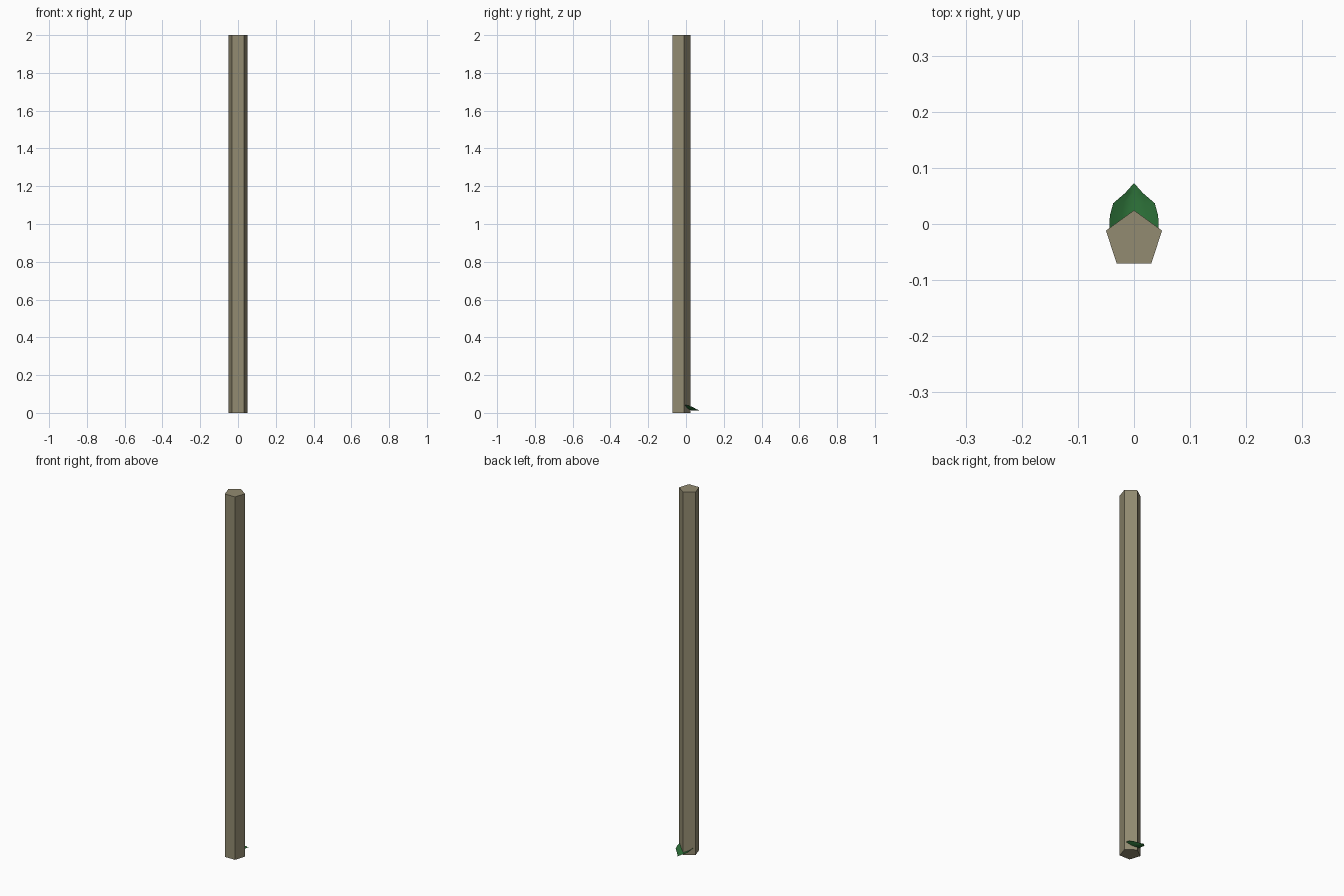
import bpy
import math

if "Cube" in bpy.data.objects:
    bpy.data.objects.remove(bpy.data.objects["Cube"], do_unlink=True)


def make_material(name, color):
    mat = bpy.data.materials.new(name)
    mat.use_nodes = True
    mat.diffuse_color = color
    mat.node_tree.nodes["Principled BSDF"].inputs["Base Color"].default_value = color
    return mat


bark = make_material("dry bark", (0.29, 0.26, 0.165, 1))
green = make_material("leaf green", (0.026, 0.165, 0.04, 1))

# Five-sided stalk with one corner towards the back
bpy.ops.mesh.primitive_cylinder_add(vertices=5, radius=0.0525, depth=2,
                                    location=(0, -0.028, 1))
stalk = bpy.context.object
stalk.name = "stalk"
stalk.data.materials.append(bark)

# Cupped leaf: each row is y, half width, midrib height, edge height
rows = [(-0.03, 0.036, 0.02, 0.042),
        (-0.005, 0.044, 0.017, 0.042),
        (0.015, 0.043, 0.015, 0.039),
        (0.037, 0.037, 0.013, 0.03),
        (0.055, 0.016, 0.012, 0.02)]
columns = [-1, -0.5, 0, 0.5, 1]
verts, faces = [], []
for y, width, low, high in rows:
    for t in columns:
        verts.append((t * width, y, low + (high - low) * abs(t) ** 1.6))
n = len(columns)
for r in range(len(rows) - 1):
    for c in range(n - 1):
        a = r * n + c
        faces.append((a, a + 1, a + n + 1, a + n))

# Pointed end of the leaf
tip = len(verts)
verts.append((0, 0.073, 0.012))
last = tip - n
for c in range(n - 1):
    faces.append((last + c, last + c + 1, tip))

mesh = bpy.data.meshes.new("leaf")
mesh.from_pydata(verts, [], faces)
mesh.materials.append(green)
leaf = bpy.data.objects.new("leaf", mesh)
bpy.context.collection.objects.link(leaf)

bpy.ops.object.select_all(action="DESELECT")
leaf.select_set(True)
bpy.context.view_layer.objects.active = leaf
bpy.ops.object.shade_smooth_by_angle(angle=math.radians(60))
